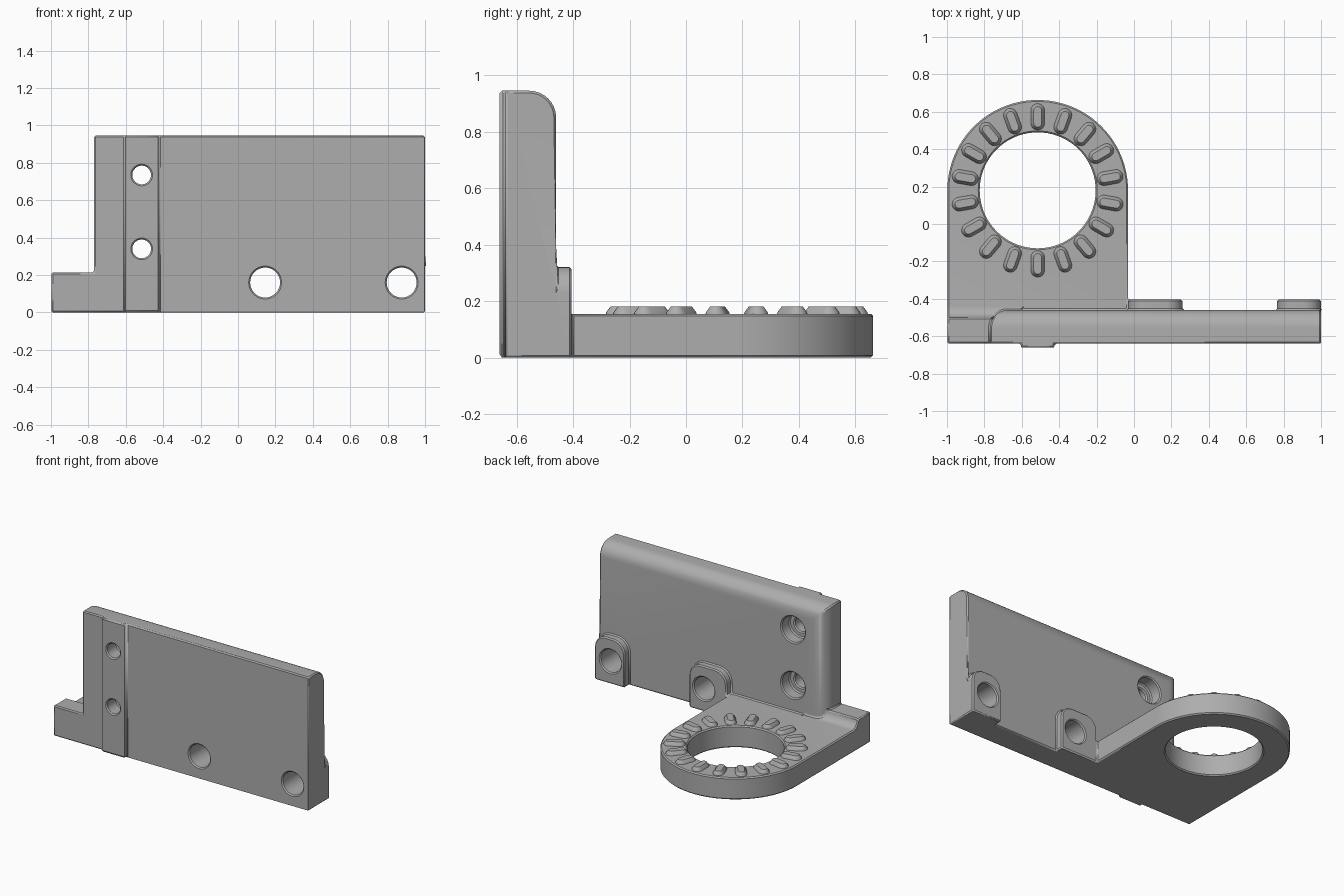
import bpy, bmesh, math
from mathutils import Matrix, Vector

cube = bpy.data.objects.get("Cube")
if cube:
    bpy.data.objects.remove(cube, do_unlink=True)

grey = bpy.data.materials.new("plain grey")
grey.use_nodes = True
tone = (0.42, 0.42, 0.42, 1)
grey.diffuse_color = tone
grey.node_tree.nodes["Principled BSDF"].inputs["Base Color"].default_value = tone

RING_X, RING_Y, OUTER, HOLE = -0.515, 0.18, 0.483, 0.31


def make(name, bm):
    bmesh.ops.recalc_face_normals(bm, faces=bm.faces)
    mesh = bpy.data.meshes.new(name)
    bm.to_mesh(mesh)
    bm.free()
    mesh.materials.append(grey)
    obj = bpy.data.objects.new(name, mesh)
    bpy.context.collection.objects.link(obj)
    return obj


def extrude(name, points, start, end):
    """Sweep a closed outline of 3D points from offset start to offset end."""
    bm = bmesh.new()
    face = bm.faces.new([bm.verts.new(Vector(p) + Vector(start)) for p in points])
    moved = bmesh.ops.extrude_face_region(bm, geom=[face])["geom"]
    verts = [v for v in moved if isinstance(v, bmesh.types.BMVert)]
    bmesh.ops.translate(bm, vec=Vector(end) - Vector(start), verts=verts)
    return make(name, bm)


def arc(cx, cy, r, a0, a1, steps):
    angles = [math.radians(a0 + (a1 - a0) * i / steps) for i in range(steps + 1)]
    return [(cx + r * math.cos(a), cy + r * math.sin(a)) for a in angles]


def box(name, lo, hi):
    outline = [(lo[0], lo[1], 0), (hi[0], lo[1], 0), (hi[0], hi[1], 0), (lo[0], hi[1], 0)]
    return extrude(name, outline, (0, 0, lo[2]), (0, 0, hi[2]))


def round_hole(x, z, r, y0, y1):
    pts = [(px, 0, pz) for px, pz in arc(x, z, r, 0, 360, 40)[:-1]]
    return extrude("hole_cutter", pts, (0, y0, 0), (0, y1, 0))


def combine(obj, other, operation):
    mod = obj.modifiers.new("join", "BOOLEAN")
    mod.operation, mod.object, mod.solver = operation, other, "EXACT"
    bpy.context.view_layer.objects.active = obj
    bpy.ops.object.modifier_apply(modifier=mod.name)
    bpy.data.objects.remove(other, do_unlink=True)


# Upright plate with rounded top-back and outer-back edges
bracket = box("bracket_body", (-0.77, -0.64, 0), (1, -0.46, 0.945))
bm = bmesh.new()
bm.from_mesh(bracket.data)
edges = [e for e in bm.edges if all(v.co.y > -0.5 for v in e.verts)
         and (all(v.co.z > 0.9 for v in e.verts) or all(v.co.x < -0.7 for v in e.verts))]
bmesh.ops.bevel(bm, geom=edges, offset=0.095, segments=8, profile=0.5, affect="EDGES")
bm.to_mesh(bracket.data)
bm.free()

# Base tongue with a half-round end
tongue = arc(RING_X, RING_Y, OUTER, 0, 180, 48)
tongue += [(RING_X - OUTER, -0.55), (RING_X + OUTER, -0.55)]
combine(bracket, extrude("base", [(x, y, 0) for x, y in tongue], (0, 0, 0), (0, 0, 0.155)), "UNION")

# Foot with a hollow curve running down to the base
foot = [(-0.64, 0), (-0.64, 0.215), (-0.5, 0.215)]
foot += arc(-0.44, 0.215, 0.06, 180, 270, 6)[1:] + [(-0.44, 0)]
combine(bracket, extrude("foot", [(0, y, z) for y, z in foot],
                         (RING_X - OUTER, 0, 0), (-0.6, 0, 0)), "UNION")

# Raised strip on the front
combine(bracket, box("front_strip", (-0.605, -0.66, 0), (-0.425, -0.6, 0.945)), "UNION")

# Round-shouldered bosses on the back
for x0, x1 in ((-0.032, 0.26), (0.765, 1)):
    outline = [(x0, 0), (x1, 0)]
    outline += arc(x1 - 0.09, 0.23, 0.09, 0, 90, 8) + arc(x0 + 0.09, 0.23, 0.09, 90, 180, 8)
    combine(bracket, extrude("boss", [(x, 0, z) for x, z in outline],
                             (0, -0.55, 0), (0, -0.405, 0)), "UNION")

# Bolt holes, counterbored screw holes and the ring opening
for x in (0.145, 0.875):
    combine(bracket, round_hole(x, 0.16, 0.08, -1, 0), "DIFFERENCE")
for z in (0.34, 0.735):
    combine(bracket, round_hole(RING_X, z, 0.05, -1, -0.3), "DIFFERENCE")
    combine(bracket, round_hole(RING_X, z, 0.09, -0.55, -0.3), "DIFFERENCE")
opening = [(x, y, 0) for x, y in arc(RING_X, RING_Y, HOLE, 0, 360, 72)[:-1]]
combine(bracket, extrude("opening_cutter", opening, (0, 0, -1), (0, 0, 1)), "DIFFERENCE")

# Clean the joined faces and break the sharp edges
bm = bmesh.new()
bm.from_mesh(bracket.data)
bmesh.ops.remove_doubles(bm, verts=bm.verts, dist=0.0005)
bmesh.ops.dissolve_limit(bm, angle_limit=math.radians(0.5), verts=bm.verts, edges=bm.edges)
bm.to_mesh(bracket.data)
bm.free()
bevel = bracket.modifiers.new("broken_edges", "BEVEL")
bevel.width, bevel.segments = 0.008, 1
bevel.limit_method, bevel.angle_limit = "ANGLE", math.radians(50)
bevel.use_clamp_overlap = False

# Tapered teeth around the ring
bm = bmesh.new()
levels = ((0.15, 0.038), (0.16, 0.036), (0.18, 0.021))
for i in range(18):
    turn = Matrix.Translation((RING_X, RING_Y, 0)) @ Matrix.Rotation(math.tau * i / 18, 4, "Z")
    rings = []
    for z, r in levels:
        pts = arc(0, 0.427, r, 0, 180, 8) + arc(0, 0.359, r, 180, 360, 8)
        rings.append([bm.verts.new(turn @ Vector((x, y, z))) for x, y in pts])
    for low, high in zip(rings, rings[1:]):
        for k in range(len(low)):
            n = (k + 1) % len(low)
            bm.faces.new((low[k], low[n], high[n], high[k]))
    bm.faces.new(rings[-1])
    bm.faces.new(rings[0][::-1])
teeth = make("ring_teeth", bm)

for obj in (bracket, teeth):
    bpy.ops.object.select_all(action="DESELECT")
    obj.select_set(True)
    bpy.context.view_layer.objects.active = obj
    bpy.ops.object.shade_smooth_by_angle(angle=math.radians(30))
